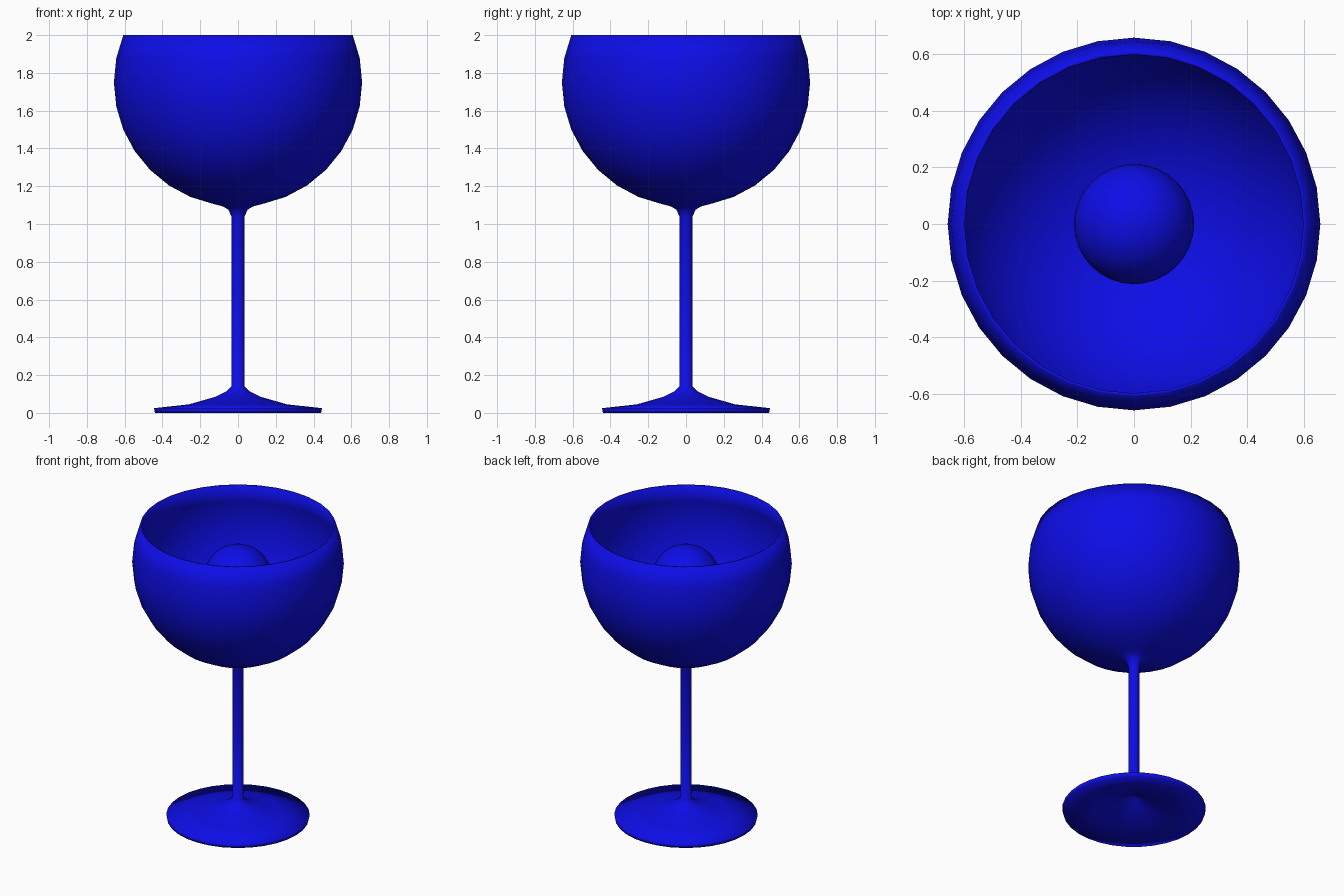
import bpy, math

SEGMENTS = 32

cube = bpy.data.objects.get("Cube")
if cube:
    bpy.data.objects.remove(cube, do_unlink=True)

blue = bpy.data.materials.new("deep_blue")
blue.use_nodes = True
blue.diffuse_color = (0.004, 0.004, 0.8, 1)
blue.node_tree.nodes["Principled BSDF"].inputs["Base Color"].default_value = blue.diffuse_color


def lathe(name, profile):
    """Spin an (r, z) profile about the z axis; r = 0 makes a single pole."""
    verts, rings, faces = [], [], []
    for r, z in profile:
        count = 1 if r == 0 else SEGMENTS
        rings.append([len(verts) + i for i in range(count)])
        for i in range(count):
            a = math.tau * i / SEGMENTS
            verts.append((r * math.cos(a), r * math.sin(a), z))
    for low, high in zip(rings, rings[1:]):
        for i in range(SEGMENTS):
            j = (i + 1) % SEGMENTS
            corners = [low[i % len(low)], low[j % len(low)],
                       high[j % len(high)], high[i % len(high)]]
            faces.append(list(dict.fromkeys(corners)))
    mesh = bpy.data.meshes.new(name)
    mesh.from_pydata(verts, [], faces)
    mesh.materials.append(blue)
    mesh.shade_smooth()
    obj = bpy.data.objects.new(name, mesh)
    bpy.context.collection.objects.link(obj)
    return obj


def arc(radius, center, steps):
    """Points on a sphere section, counted in ring steps from the south pole."""
    return [(radius * math.sin(math.pi * s / 16), center - radius * math.cos(math.pi * s / 16))
            for s in steps]


# Bowl, stem and hollow foot as one continuous turned shape
foot_under = [(0, 0.12), (0.03, 0.105), (0.11, 0.06), (0.26, 0.02), (0.44, 0)]
foot_top = [(0.445, 0.025), (0.26, 0.045), (0.12, 0.085), (0.06, 0.115), (0.035, 0.14)]
stem_top = [(0.035, 1.04), (0.05, 1.075), (0.08, 1.093)]
bowl_outer = arc(0.657, 1.75, range(1, 11))
bowl_inner = [(r, z) for r, z in arc(0.645, 1.75, range(9, 0, -1))]
rim_inner = [(0.597, 2.0)]
glass = lathe("wine_glass", foot_under + foot_top + stem_top + bowl_outer
              + rim_inner + bowl_inner + [(0, 1.105)])

# Ball held in the middle of the bowl
bpy.ops.mesh.primitive_uv_sphere_add(segments=32, ring_count=16, radius=0.212,
                                     location=(0, 0, 1.645))
ball = bpy.context.object
ball.name = "ball"
ball.data.materials.append(blue)
ball.data.shade_smooth()
